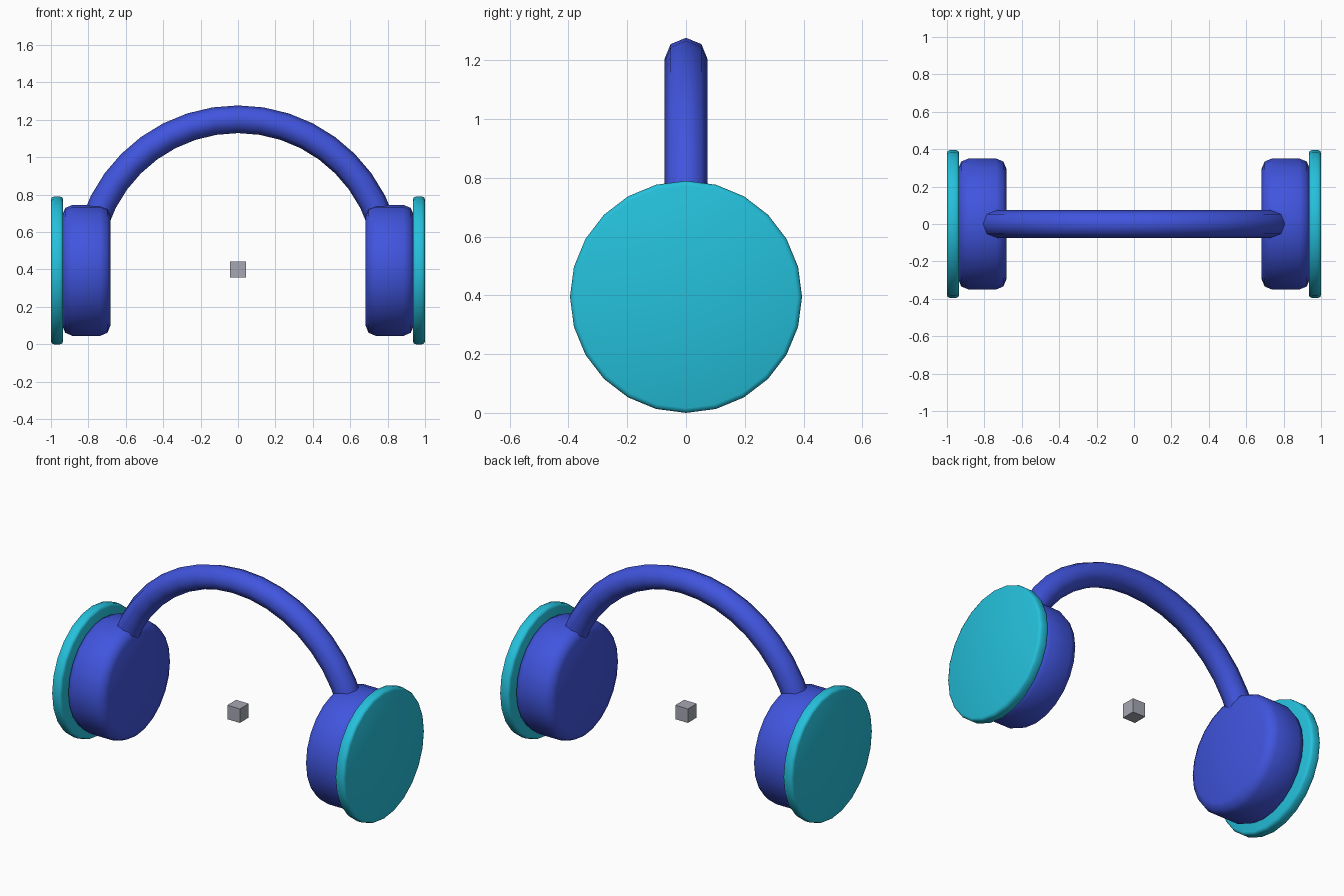
import bpy, bmesh, math
from mathutils import Matrix, Vector

cube = bpy.data.objects.get("Cube")
if cube:
    bpy.data.objects.remove(cube, do_unlink=True)

MID_Z = 0.395  # height of the cup axis


def material(name, rgb):
    m = bpy.data.materials.new(name)
    m.use_nodes = True
    m.diffuse_color = (*rgb, 1)
    bsdf = next(n for n in m.node_tree.nodes if n.type == 'BSDF_PRINCIPLED')
    bsdf.inputs["Base Color"].default_value = (*rgb, 1)
    return m


blue = material("royal blue", (0.052, 0.09, 0.73))
cyan = material("bright cyan", (0.018, 0.53, 0.71))
grey = material("cool grey", (0.38, 0.39, 0.45))


def finish(name, bm, mat, angle=None):
    """Turn a bmesh into an object, optionally smooth-shaded."""
    bmesh.ops.recalc_face_normals(bm, faces=bm.faces)
    mesh = bpy.data.meshes.new(name)
    bm.to_mesh(mesh)
    bm.free()
    mesh.materials.append(mat)
    obj = bpy.data.objects.new(name, mesh)
    bpy.context.collection.objects.link(obj)
    if angle:
        bpy.ops.object.select_all(action='DESELECT')
        obj.select_set(True)
        bpy.context.view_layer.objects.active = obj
        bpy.ops.object.shade_smooth_by_angle(angle=math.radians(angle))
    return obj


def drum(name, x0, x1, radius, bevel, mat):
    """Round drum lying along x with softened rims."""
    bm = bmesh.new()
    place = Matrix.Translation(((x0 + x1) / 2, 0, MID_Z)) @ Matrix.Rotation(math.pi / 2, 4, 'Y')
    bmesh.ops.create_cone(bm, cap_ends=True, segments=24, radius1=radius,
                          radius2=radius, depth=abs(x1 - x0), matrix=place)
    rims = [e for e in bm.edges if any(len(f.verts) > 4 for f in e.link_faces)]
    bmesh.ops.bevel(bm, geom=rims, offset=bevel, segments=2, profile=0.5,
                    affect='EDGES', clamp_overlap=True)
    return finish(name, bm, mat, 50)


# Ear cups and their outer discs on both sides
for side, s in (("left", 1), ("right", -1)):
    drum(side + "_ear_cup", s * 0.682, s * 0.94, 0.35, 0.055, blue)
    drum(side + "_outer_disc", s * 0.935, s * 1.0, 0.395, 0.016, cyan)

# Headband: octagonal section spun over a half circle
bm = bmesh.new()
section = bmesh.ops.create_circle(bm, cap_ends=False, segments=8, radius=0.074,
                                  matrix=Matrix.Translation((0.808, 0, MID_Z)))
bmesh.ops.spin(bm, geom=section["verts"] + bm.edges[:], cent=Vector((0, 0, MID_Z)),
               axis=(0, 1, 0), angle=-math.pi, steps=20)
bmesh.ops.holes_fill(bm, edges=[e for e in bm.edges if e.is_boundary], sides=8)
finish("headband", bm, blue, 50)

# Small block floating between the cups
bm = bmesh.new()
bmesh.ops.create_cube(bm, size=0.086, matrix=Matrix.Translation((0, 0, 0.4)))
finish("centre_block", bm, grey)
